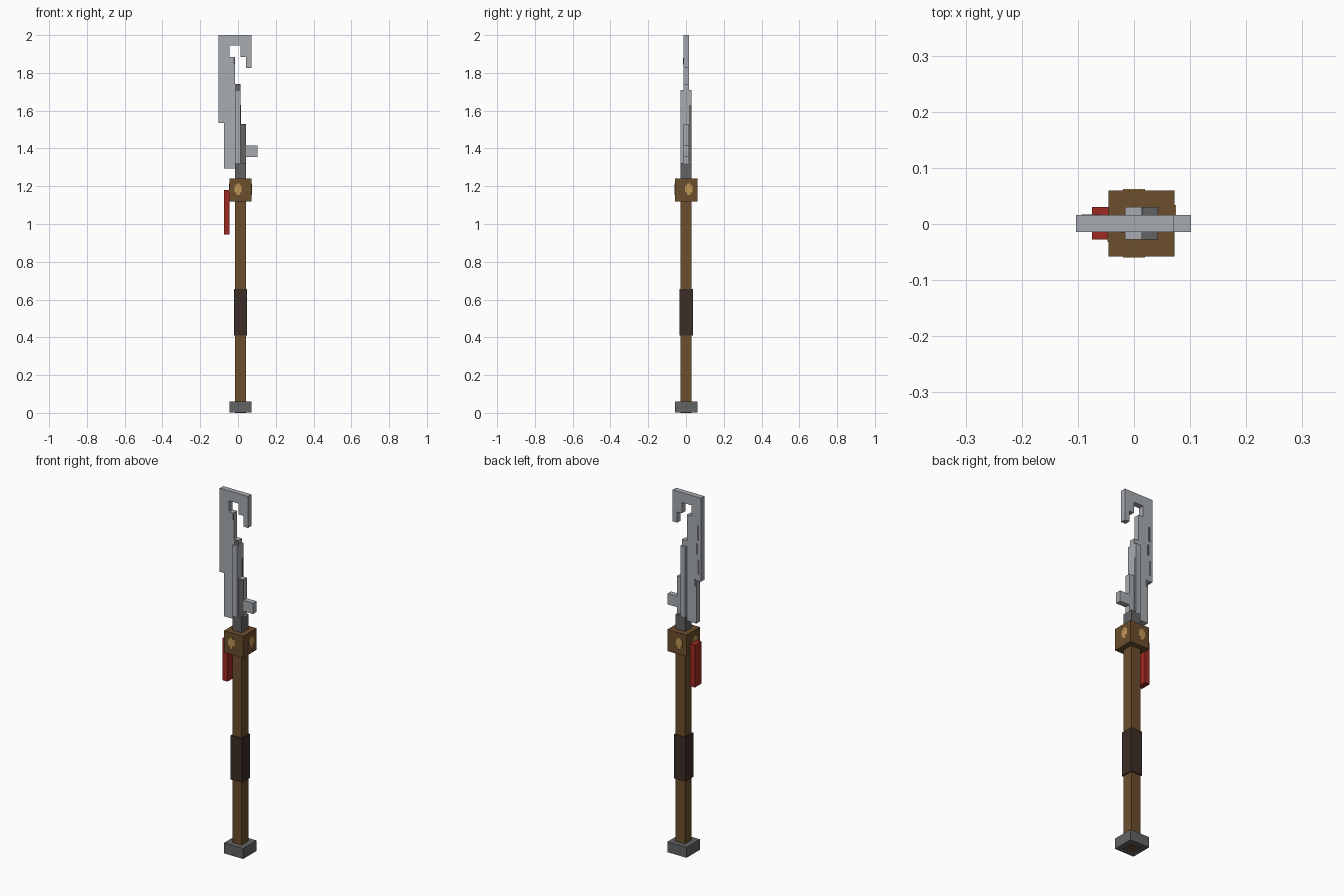
import bpy
import bmesh

cube = bpy.data.objects.get("Cube")
if cube:
    bpy.data.objects.remove(cube, do_unlink=True)


def material(name, rgb):
    m = bpy.data.materials.new(name)
    m.use_nodes = True
    m.diffuse_color = (*rgb, 1)
    m.node_tree.nodes["Principled BSDF"].inputs["Base Color"].default_value = (*rgb, 1)
    return m


STEEL = material("light steel", (0.39, 0.41, 0.44))
IRON = material("dark iron", (0.125, 0.125, 0.13))
WOOD = material("brown wood", (0.15, 0.077, 0.027))
LEATHER = material("dark leather", (0.045, 0.027, 0.019))
RED = material("red cloth", (0.34, 0.023, 0.016))
BRASS = material("tan brass", (0.53, 0.3, 0.09))

YC = 0.001   # depth centre shared by all parts
XC = 0.0135  # axis of the shaft


def finish(name, bm, mats):
    bmesh.ops.recalc_face_normals(bm, faces=bm.faces)
    mesh = bpy.data.meshes.new(name)
    bm.to_mesh(mesh)
    bm.free()
    for m in mats:
        mesh.materials.append(m)
    ob = bpy.data.objects.new(name, mesh)
    bpy.context.scene.collection.objects.link(ob)
    return ob


def box(name, x, y, z, *mats):
    """Box from (min, max) ranges; a second material goes on the front face."""
    bm = bmesh.new()
    bmesh.ops.create_cube(bm, size=1)
    for v in bm.verts:
        v.co = [r[0] if c < 0 else r[1] for c, r in zip(v.co, (x, y, z))]
    bm.normal_update()
    if len(mats) > 1:
        for f in bm.faces:
            f.material_index = int(f.normal.y < -0.5)
    return finish(name, bm, mats)


def column(name, half, z, mat):
    """Square section centred on the shaft axis."""
    return box(name, (XC - half, XC + half), (YC - half, YC + half), z, mat)


# Handle, from the foot upwards
column("pommel", 0.059, (0.002, 0.06), IRON)
column("shaft", 0.029, (0, 1.15), WOOD)
column("grip", 0.035, (0.41, 0.655), LEATHER)
column("collar", 0.059, (1.12, 1.24), WOOD)
column("neck", 0.029, (1.23, 1.322), IRON)

# Stepped brass marks on the four sides of the collar
for side in (-1, 1):
    face = 0.059 * side
    rim = sorted((face, face + 0.002 * side))
    for i, (a, b, low, high) in enumerate(((-0.033, 0.006, 1.168, 1.205),
                                           (-0.022, -0.004, 1.153, 1.215))):
        span = (a * -side, b * -side) if side < 0 else (-b, -a)
        span = sorted(span)
        across = [YC + s for s in span]
        along = [XC + s for s in sorted((a, b))]
        box(f"collar_mark_y_{side}_{i}", along, [YC + r for r in rim], (low, high), BRASS)
        box(f"collar_mark_x_{side}_{i}", [XC + r for r in rim], across, (low, high), BRASS)

# Red strip hanging at the right of the collar
box("red_strip", (-0.075, -0.045), (YC - 0.029, YC + 0.029), (0.945, 1.18), RED)

# Hooked blade cut from one stepped profile
T = 0.015
outline = [(-0.075, 1.295), (-0.016, 1.295), (-0.016, 1.885), (-0.045, 1.885),
           (-0.045, 1.945), (0.014, 1.945), (0.014, 1.885), (0.043, 1.885),
           (0.043, 1.825), (0.071, 1.825), (0.071, 2.0), (-0.103, 2.0),
           (-0.103, 1.535), (-0.075, 1.535)]
bm = bmesh.new()
face = bm.faces.new([bm.verts.new((x, YC - T, z)) for x, z in outline])
grown = bmesh.ops.extrude_face_region(bm, geom=[face])
for v in grown["geom"]:
    if isinstance(v, bmesh.types.BMVert):
        v.co.y += 2 * T
finish("hooked_blade", bm, [STEEL])

# Spine bar, catch and crossbar beside the blade
thin = (YC - T, YC + T)
box("spine_bar", (-0.016, 0.014), (YC - 0.029, YC + 0.029), (1.32, 1.71), STEEL)
box("spine_tip", (-0.016, 0.014), thin, (1.70, 1.74), STEEL, IRON)
box("catch", (0.014, 0.043), thin, (1.32, 1.53), STEEL, IRON)
box("crossbar", (0.043, 0.102), thin, (1.355, 1.415), STEEL)

# Dark worn patches
box("spine_shadow_strip", (0.014, 0.015), (YC + T, YC + 0.028), (1.325, 1.63), IRON)
box("hook_notch_mark", (-0.024, -0.016), (YC - T - 0.001, YC - T), (1.845, 1.88), IRON)
for i, (x, low, high) in enumerate(((-0.086, 1.76, 1.84), (-0.08, 1.68, 1.74),
                                    (-0.088, 1.57, 1.65), (-0.066, 1.5, 1.54))):
    box(f"blade_back_mark_{i}", (x - 0.006, x + 0.006), (YC + T, YC + T + 0.001), (low, high), IRON)
